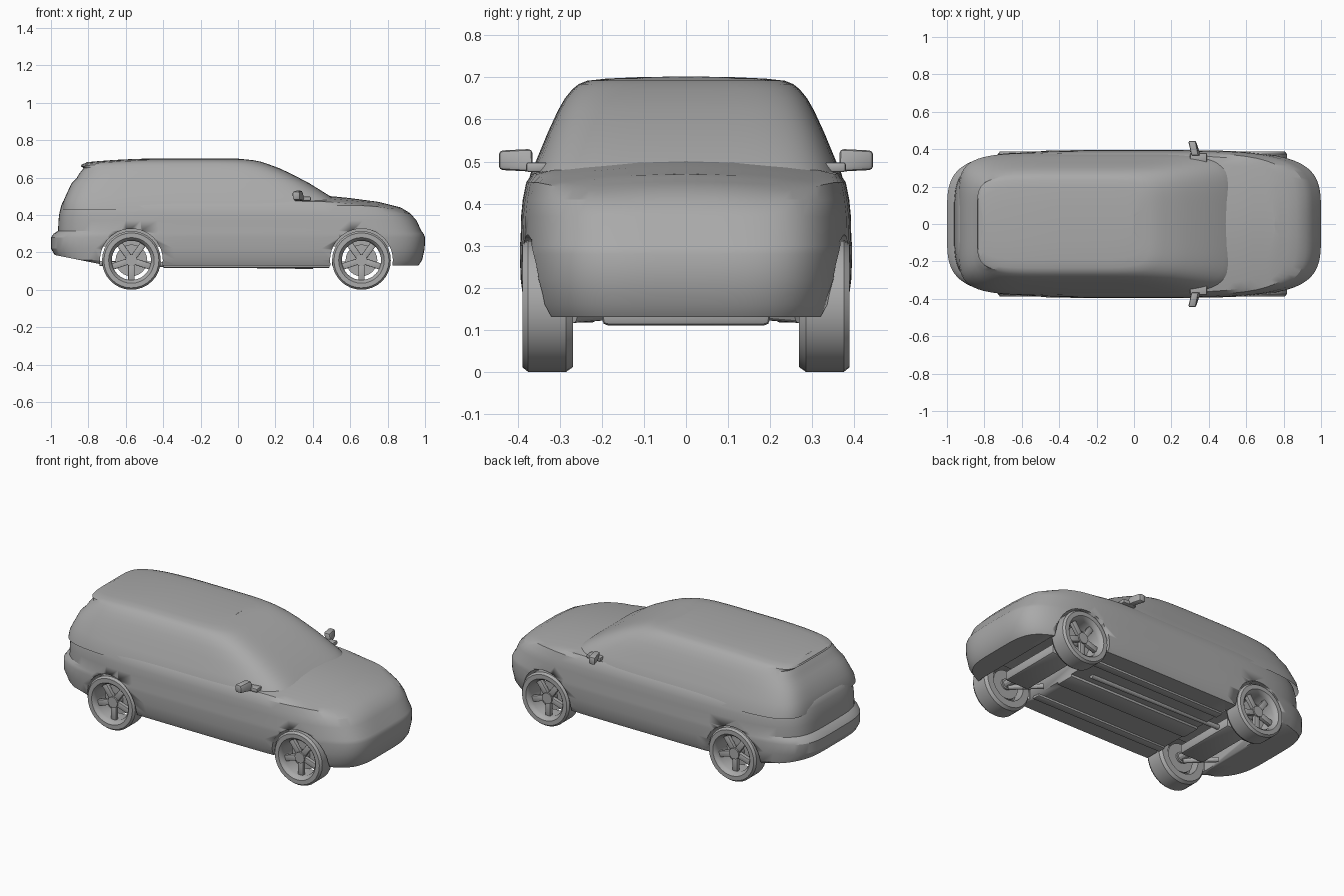
import bpy, bmesh, math
from mathutils import Matrix, Vector

if "Cube" in bpy.data.objects:
    bpy.data.objects.remove(bpy.data.objects["Cube"])

grey = bpy.data.materials.new("plain grey")
grey.use_nodes = True
tone = (0.4, 0.4, 0.4, 1)
grey.diffuse_color = tone
grey.node_tree.nodes["Principled BSDF"].inputs["Base Color"].default_value = tone


def finish(bm, name, angle=25):
    bmesh.ops.remove_doubles(bm, verts=bm.verts, dist=0.0004)
    bmesh.ops.recalc_face_normals(bm, faces=bm.faces)
    mesh = bpy.data.meshes.new(name)
    bm.to_mesh(mesh)
    bm.free()
    mesh.materials.append(grey)
    ob = bpy.data.objects.new(name, mesh)
    bpy.context.collection.objects.link(ob)
    bpy.ops.object.select_all(action='DESELECT')
    ob.select_set(True)
    bpy.context.view_layer.objects.active = ob
    bpy.ops.object.shade_smooth_by_angle(angle=math.radians(angle))
    return ob


def bridge(bm, rings, closed=False):
    pairs = list(zip(rings, rings[1:])) + ([(rings[-1], rings[0])] if closed else [])
    for a, b in pairs:
        for i in range(len(a)):
            j = (i + 1) % len(a)
            bm.faces.new((a[i], a[j], b[j], b[i]))


def shell(name, levels, power, shape, count=96):
    """Stack rounded plan outlines: each level is z, rear x, front x, half width."""
    bm, rings = bmesh.new(), []
    for z, rear, front, half in levels:
        ring = []
        for i in range(count):
            t = 2 * math.pi * i / count
            u = math.cos(t - 0.4 * math.sin(2 * t))
            v = max(0, 1 - abs(u) ** power) ** (1 / power)
            x = (rear + front) / 2 + u * (front - rear) / 2
            y = math.copysign(v * half, math.sin(t))
            ring.append(bm.verts.new((x, y, shape(x, y, z))))
        rings.append(ring)
    bridge(bm, rings)
    return finish(bm, name)


def lathe(name, profile, centre, side, steps=32):
    """Turn a closed (radius, y) profile about the y axis."""
    bm, rings = bmesh.new(), []
    for r, y in profile:
        rings.append([bm.verts.new((centre[0] + r * math.cos(a), side * y,
                                    centre[1] + r * math.sin(a)))
                      for a in (2 * math.pi * i / steps for i in range(steps))])
    bridge(bm, rings, True)
    return finish(bm, name)


def box(name, low, high, bevel=0.0, matrix=None, taper=None):
    bm = bmesh.new()
    bmesh.ops.create_cube(bm, size=1)
    low, high = Vector(low), Vector(high)
    for v in bm.verts:
        v.co = Vector((low[k] + (v.co[k] + 0.5) * (high[k] - low[k]) for k in range(3)))
    if taper:
        for v in bm.verts:
            taper(v.co)
    if bevel:
        bmesh.ops.bevel(bm, geom=bm.edges[:], offset=bevel, segments=2,
                        profile=0.5, affect='EDGES')
    if matrix:
        bm.transform(matrix)
    return finish(bm, name)


def rod(name, radius, start, end, steps=12):
    bm = bmesh.new()
    a, b = Vector(start), Vector(end)
    turn = (b - a).to_track_quat('Z', 'Y').to_matrix().to_4x4()
    bmesh.ops.create_cone(bm, cap_ends=True, segments=steps, radius1=radius, radius2=radius,
                          depth=(b - a).length, matrix=Matrix.Translation((a + b) / 2) @ turn)
    return finish(bm, name)


# Bonnet line, falling to the nose and to both sides
bonnet = [(0.45, 0.505), (0.6, 0.49), (0.75, 0.47), (0.87, 0.44), (0.93, 0.405), (1.01, 0.34)]


def body_shape(x, y, z):
    top = bonnet[0][1]
    for (x0, z0), (x1, z1) in zip(bonnet, bonnet[1:]):
        if x >= x0:
            top = z0 + (z1 - z0) * (x - x0) / (x1 - x0)
    lift = 0.2 * max(0, -0.7 - x)
    return max(min(z, top - 0.25 * y * y), 0.13 + lift * (z < 0.2))if z > 0.135 else z + lift


def roof_shape(x, y, z):
    return z - 0.12 * max(0, -0.4 - x) ** 2 * (z > 0.6)


body = shell("lower_body", [
    (0.13, -0.94, 0.955, 0), (0.13, -0.94, 0.955, 0.2), (0.13, -0.95, 0.965, 0.372),
    (0.16, -0.98, 0.985, 0.385), (0.22, -1.0, 0.998, 0.393), (0.28, -1.0, 1.0, 0.395),
    (0.30, -0.985, 0.992, 0.395), (0.315, -0.962, 0.98, 0.393), (0.37, -0.96, 0.955, 0.392),
    (0.41, -0.955, 0.92, 0.388), (0.45, -0.945, 0.87, 0.38), (0.475, -0.935, 0.82, 0.365),
    (0.49, -0.92, 0.78, 0.33), (0.5, -0.9, 0.75, 0.25), (0.505, -0.9, 0.75, 0.12),
    (0.505, -0.9, 0.75, 0)], 4.5, body_shape)

shell("cabin", [
    (0.43, -0.94, 0.57, 0.38), (0.47, -0.935, 0.53, 0.37), (0.505, -0.92, 0.485, 0.355),
    (0.57, -0.89, 0.38, 0.328), (0.62, -0.865, 0.285, 0.305), (0.65, -0.845, 0.22, 0.288),
    (0.672, -0.825, 0.16, 0.27), (0.684, -0.84, 0.125, 0.255), (0.692, -0.835, 0.085, 0.235),
    (0.697, -0.82, 0.04, 0.19), (0.701, -0.81, 0.0, 0.1), (0.702, -0.81, 0.0, 0)],
    6, roof_shape)

# Wheel arches and the open bays under both axles
axles = {"front": 0.66, "rear": -0.57}
cutters = []
for end, x in axles.items():
    for side in (1, -1):
        cutters.append(rod(end + "_arch_cutter", 0.168, (x, side * 0.24, 0.158),
                           (x, side * 0.5, 0.158), 40))
    cutters.append(box(end + "_bay_cutter", (x - 0.17, -0.29, 0.05), (x + 0.17, 0.29, 0.23)))
for cutter in cutters:
    cutter.hide_render = True
    cutter.hide_set(True)
    cut = body.modifiers.new("opening", 'BOOLEAN')
    cut.operation, cut.solver, cut.object = 'DIFFERENCE', 'EXACT', cutter

# Wheels, with open rims and five spokes
tyre = [(0.112, 0.378), (0.122, 0.388), (0.147, 0.388), (0.157, 0.375),
        (0.157, 0.285), (0.145, 0.268), (0.105, 0.268), (0.105, 0.36)]
for end, x in axles.items():
    for side, word in ((1, "left"), (-1, "right")):
        tag = end + "_" + word
        lathe(tag + "_tyre", tyre, (x, 0.157), side)
        rod(tag + "_brake_disc", 0.085, (x, side * 0.29, 0.157), (x, side * 0.31, 0.157), 24)
        rod(tag + "_hub", 0.032, (x, side * 0.28, 0.157), (x, side * 0.365, 0.157), 16)
        for k in range(5):
            spin = Matrix.Translation((x, side * 0.345, 0.157)) @ Matrix.Rotation(
                math.radians(90 + 72 * k), 4, 'Y')
            box(tag + "_spoke", (0.02, -0.012, -0.017), (0.108, 0.012, 0.017), 0.004, spin)
    rod(end + "_axle", 0.022, (x, -0.29, 0.157), (x, 0.29, 0.157))
    box(end + "_subframe", (x - 0.08, -0.2, 0.11), (x + 0.08, 0.2, 0.17), 0.015)
    for side in (1, -1):
        rod(end + "_control_arm", 0.014, (x - 0.15, side * 0.15, 0.14), (x, side * 0.27, 0.13))

# Underside rails and exhaust
box("floor_tunnel", (-0.4, -0.06, 0.115), (0.49, 0.06, 0.14), 0.008)
for side in (1, -1):
    box("floor_rail", (-0.4, side * 0.24 - 0.025, 0.118), (0.49, side * 0.24 + 0.025, 0.14), 0.006)
rod("exhaust_pipe", 0.014, (-0.74, 0.12, 0.14), (0.4, 0.12, 0.125))


# Door mirrors: a tapered head on a short foot
def mirror_taper(co):
    if co.y > 0.42:
        co.x -= 0.015
        co.z = 0.503 + (co.z - 0.503) * 0.85
    elif co.z < 0.5:
        co.x += 0.015


for side, word in ((1, "left"), (-1, "right")):
    flip = Matrix.Scale(side, 4, (0, 1, 0))
    box(word + "_mirror", (0.305, 0.365, 0.476), (0.345, 0.445, 0.53), 0.01, flip, mirror_taper)
    box(word + "_mirror_foot", (0.3, 0.33, 0.475), (0.39, 0.38, 0.498), 0.006, flip)
